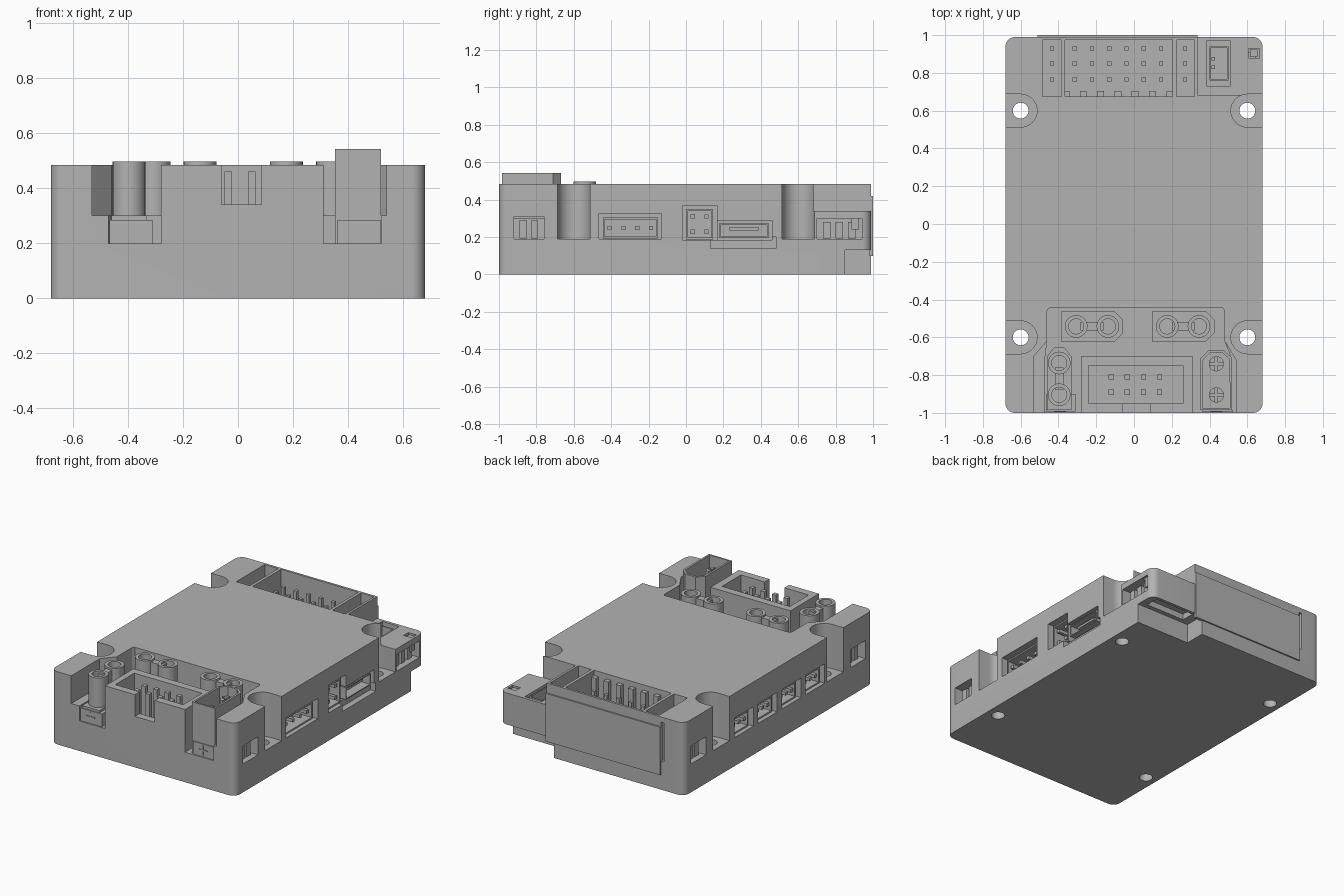
import bpy, bmesh, math
from mathutils import Vector

if "Cube" in bpy.data.objects:
    bpy.data.objects.remove(bpy.data.objects["Cube"], do_unlink=True)

grey = bpy.data.materials.new("plain grey")
grey.use_nodes = True
grey.diffuse_color = (0.45, 0.45, 0.45, 1)
grey.node_tree.nodes["Principled BSDF"].inputs["Base Color"].default_value = (0.45, 0.45, 0.45, 1)
parts = []


def finish(bm, name):
    mesh = bpy.data.meshes.new(name)
    bm.to_mesh(mesh)
    bm.free()
    mesh.materials.append(grey)
    ob = bpy.data.objects.new(name, mesh)
    bpy.context.collection.objects.link(ob)
    parts.append(ob)
    return ob


def prism(name, pts, z0, z1):
    """Flat outline extruded upward."""
    bm = bmesh.new()
    face = bm.faces.new([bm.verts.new((x, y, z0)) for x, y in pts])
    ext = bmesh.ops.extrude_face_region(bm, geom=[face])
    up = [v for v in ext["geom"] if isinstance(v, bmesh.types.BMVert)]
    bmesh.ops.translate(bm, verts=up, vec=(0, 0, z1 - z0))
    bmesh.ops.recalc_face_normals(bm, faces=bm.faces)
    return finish(bm, name)


def box(name, x, y, z):
    """Box from (low, high) pairs."""
    return prism(name, [(x[0], y[0]), (x[1], y[0]), (x[1], y[1]), (x[0], y[1])], *z)


def arc(cx, cy, r, a0, a1, n):
    return [(cx + r * math.cos(math.radians(a0 + (a1 - a0) * i / n)),
             cy + r * math.sin(math.radians(a0 + (a1 - a0) * i / n))) for i in range(n + 1)]


def cylinder(name, cx, cy, r, z0, z1, n=32):
    return prism(name, arc(cx, cy, r, 0, 360, n)[:-1], z0, z1)


def cut(target, cutter):
    """Subtract the cutter and discard it."""
    mod = target.modifiers.new("cut", "BOOLEAN")
    mod.operation, mod.solver, mod.object = "DIFFERENCE", "EXACT", cutter
    dg = bpy.context.evaluated_depsgraph_get()
    new = bpy.data.meshes.new_from_object(target.evaluated_get(dg))
    target.modifiers.clear()
    target.data = new
    parts.remove(cutter)
    bpy.data.objects.remove(cutter, do_unlink=True)


def hollow(ob, direction, wall, depth):
    """Sink the face that looks along the direction."""
    bm = bmesh.new()
    bm.from_mesh(ob.data)
    d = Vector(direction)
    face = max(bm.faces, key=lambda f: f.normal.dot(d))
    bmesh.ops.inset_region(bm, faces=[face], thickness=wall)
    sunk = bmesh.ops.extrude_discrete_faces(bm, faces=[face])["faces"]
    bmesh.ops.translate(bm, verts=sunk[0].verts, vec=-d * depth)
    bm.to_mesh(ob.data)
    bm.free()


def post(name, x, y, z0, z1, s=0.012):
    return box(name, (x - s, x + s), (y - s, y + s), (z0, z1))


# Case with rounded upright edges
outline = []
for cx, cy, a in ((0.63, 0.94, 0), (-0.63, 0.94, 90), (-0.63, -0.95, 180), (0.63, -0.95, 270)):
    outline += arc(cx, cy, 0.05, a, a + 90, 8)
case = prism("case", outline, 0, 0.485)

# Screw recesses and through holes
for sx in (-1, 1):
    for sy in (-1, 1):
        cx, cy = 0.6 * sx, 0.6 * sy
        slot = [(x * sx, y + cy) for x, y in arc(0.6, 0, 0.087, 90, 270, 16)]
        slot += [(0.75 * sx, cy - 0.087), (0.75 * sx, cy + 0.087)]
        cut(case, prism("cutter", slot, 0.19, 0.6))
        cut(case, cylinder("cutter", cx, cy, 0.042, -0.1, 0.3))

# Front power pocket around the pin header, with a narrower lower half
for z, left, right in ((0.3, -0.53, 0.54), (0.2, -0.47, 0.52)):
    pocket = [(-0.45, -0.445), (0.47, -0.445), (0.48, -0.46), (0.48, -0.62)]
    pocket += [(right, -0.72), (right, -1.1), (0.31, -1.1), (0.31, -0.7)]
    pocket += [(-0.28, -0.7), (-0.28, -1.1), (left, -1.1), (left, -0.7), (-0.46, -0.62), (-0.46, -0.46)]
    cut(case, prism("cutter", pocket, z, 0.6))

# Pin header well with key slot
cut(case, box("cutter", (-0.24, 0.26), (-0.95, -0.75), (0.2, 0.6)))
cut(case, box("cutter", (-0.06, 0.085), (-1.1, -0.9), (0.34, 0.6)))
for i in range(4):
    for y in (-0.81, -0.89):
        post("header_pin", -0.12 + 0.085 * i, y, 0.19, 0.46, 0.014)

# Rear servo bays
for x0, x1 in ((-0.485, -0.385), (-0.365, 0.205), (0.225, 0.32)):
    cut(case, box("cutter", (x0, x1), (0.675, 0.975), (0.2, 0.6)))
columns = [-0.435] + [-0.314 + 0.0915 * i for i in range(6)] + [0.27]
for x in columns:
    for y in (0.93, 0.85, 0.765):
        post("servo_pin", x, y, 0.19, 0.4, 0.011)
for i in range(7):
    x = -0.36 + 0.0915 * i
    box("servo_rib", (x - 0.018, x + 0.018), (0.67, 0.705), (0.19, 0.45))
box("rear_panel", (-0.51, 0.335), (0.98, 1.0), (0.1, 0.42))
cut(case, box("cutter", (-0.53, -0.51), (0.97, 1.1), (0.19, 0.45)))

# Low rear corner block with underside notch
cut(case, box("cutter", (0.335, 0.8), (0.683, 1.1), (0.34, 0.6)))
cut(case, box("cutter", (0.28, 0.8), (0.85, 1.1), (-0.1, 0.13)))
cut(case, box("cutter", (0.34, 0.63), (0.88, 0.97), (0.05, 0.17)))
cut(case, box("cutter", (0.385, 0.51), (0.73, 0.97), (0.2, 0.6)))
plug = box("top_socket", (0.4, 0.5), (0.76, 0.94), (0.19, 0.33))
hollow(plug, (0, 0, 1), 0.012, 0.1)
for y in (0.83, 0.875):
    post("top_socket_pin", 0.42, y, 0.2, 0.31, 0.01)
cut(case, box("cutter", (0.605, 0.665), (0.88, 0.93), (0.25, 0.6)))
box("button", (0.615, 0.655), (0.885, 0.925), (0.24, 0.33))


def side_port(name, side, y, z, pins, rows=1, socket=True):
    """Opening in a side wall with a socket and its pins."""
    def span(a, b):
        return tuple(sorted((a * side, b * side)))
    cut(case, box("cutter", span(0.54, 0.8), y, z))
    y0, y1, z0, z1 = y[0] + 0.02, y[1] - 0.02, z[0] + 0.003, z[1] - 0.02
    if socket:
        hollow(box(name, span(0.5, 0.655), (y0, y1), (z0, z1)), (side, 0, 0), 0.014, 0.1)
    for i in range(pins):
        py = y0 + (y1 - y0) * (i + 0.5) / pins
        for r in range(rows):
            pz = z0 + (z1 - z0) * (r + 0.5) / rows
            h = 0.011 if socket else (z1 - z0) / 2
            w = 0.011 if socket else 0.02
            box(name + "_pin", span(0.53, 0.645), (py - w, py + w), (pz - h, pz + h))


# Right-hand wall of the grid: socket, square header, card port, lamp windows
side_port("side_socket", 1, (-0.465, -0.13), (0.19, 0.325), 4)
side_port("square_header", 1, (-0.02, 0.165), (0.185, 0.37), 2, 2)
side_port("lamp_window", 1, (-0.92, -0.76), (0.19, 0.31), 2, 1, False)
side_port("corner_window", 1, (0.7, 0.94), (0.19, 0.3), 3, 1, False)
cut(case, box("cutter", (0.55, 0.8), (0.165, 0.46), (0.185, 0.29)))
cut(case, box("cutter", (0.64, 0.8), (0.13, 0.48), (0.14, 0.2)))
port = box("data_port", (0.5, 0.67), (0.18, 0.44), (0.195, 0.275))
hollow(port, (1, 0, 0), 0.01, 0.1)
box("data_port_tongue", (0.55, 0.65), (0.23, 0.39), (0.235, 0.25))

# Opposite wall: row of four sockets and two lamp windows
for y in (0.36, 0.11, -0.14, -0.39):
    side_port("row_socket", -1, (y - 0.1, y + 0.1), (0.19, 0.32), 3)
for y in (-0.84, 0.84):
    side_port("rear_window" if y > 0 else "front_window", -1, (y - 0.08, y + 0.08), (0.19, 0.31), 2, 1, False)


def power_socket(name, cx, cy, along_x):
    """Twin tubes joined by a bridge, on a chamfered foot."""
    def place(u, v):
        return (cx + u, cy + v) if along_x else (cx - v, cy + u)
    foot = [(-0.165, -0.08), (0.12, -0.08), (0.165, -0.035), (0.165, 0.035), (0.12, 0.08), (-0.165, 0.08)]
    s = 1 if along_x else 0.8
    prism(name + "_foot", [place(u, v * s) for u, v in foot], 0.19, 0.3)
    neck = [(-0.06, -0.022), (0.06, -0.022), (0.06, 0.022), (-0.06, 0.022)]
    prism(name + "_bridge", [place(u, v) for u, v in neck], 0.29, 0.485)
    for u in (-0.084, 0.084):
        tube = cylinder(name + "_tube", *place(u, 0), 0.06, 0.29, 0.497, 24)
        hollow(tube, (0, 0, 1), 0.02, 0.15)


power_socket("left_power_socket", -0.222, -0.542, True)
power_socket("right_power_socket", 0.26, -0.542, True)
power_socket("front_power_socket", -0.396, -0.82, False)

# Tall power plug with split pins
shell = [(0.352, -0.985), (0.52, -0.985), (0.52, -0.71), (0.475, -0.667), (0.397, -0.667), (0.352, -0.71)]
hollow(prism("power_plug_shell", shell, 0.2, 0.542), (0, 0, 1), 0.016, 0.25)
for y in (-0.74, -0.905):
    pin = cylinder("power_plug_pin", 0.436, y, 0.04, 0.28, 0.49, 24)
    cut(pin, box("cutter", (0.38, 0.5), (y - 0.006, y + 0.006), (0.4, 0.6)))
    cut(pin, box("cutter", (0.43, 0.442), (y - 0.06, y + 0.06), (0.4, 0.6)))

# Front faces of the power connectors, each with a plus mark
for cx in (-0.392, 0.436):
    box("power_front", (cx - 0.075, cx + 0.082), (-0.992, -0.9), (0.192, 0.285))
    box("plus_bar", (cx - 0.032, cx + 0.032), (-0.996, -0.99), (0.24, 0.248))
    box("plus_post", (cx - 0.004, cx + 0.004), (-0.996, -0.99), (0.212, 0.276))

# Smooth round walls while keeping edges crisp
bpy.ops.object.select_all(action="DESELECT")
for ob in parts:
    ob.select_set(True)
bpy.context.view_layer.objects.active = case
bpy.ops.object.shade_smooth_by_angle(angle=math.radians(30))
